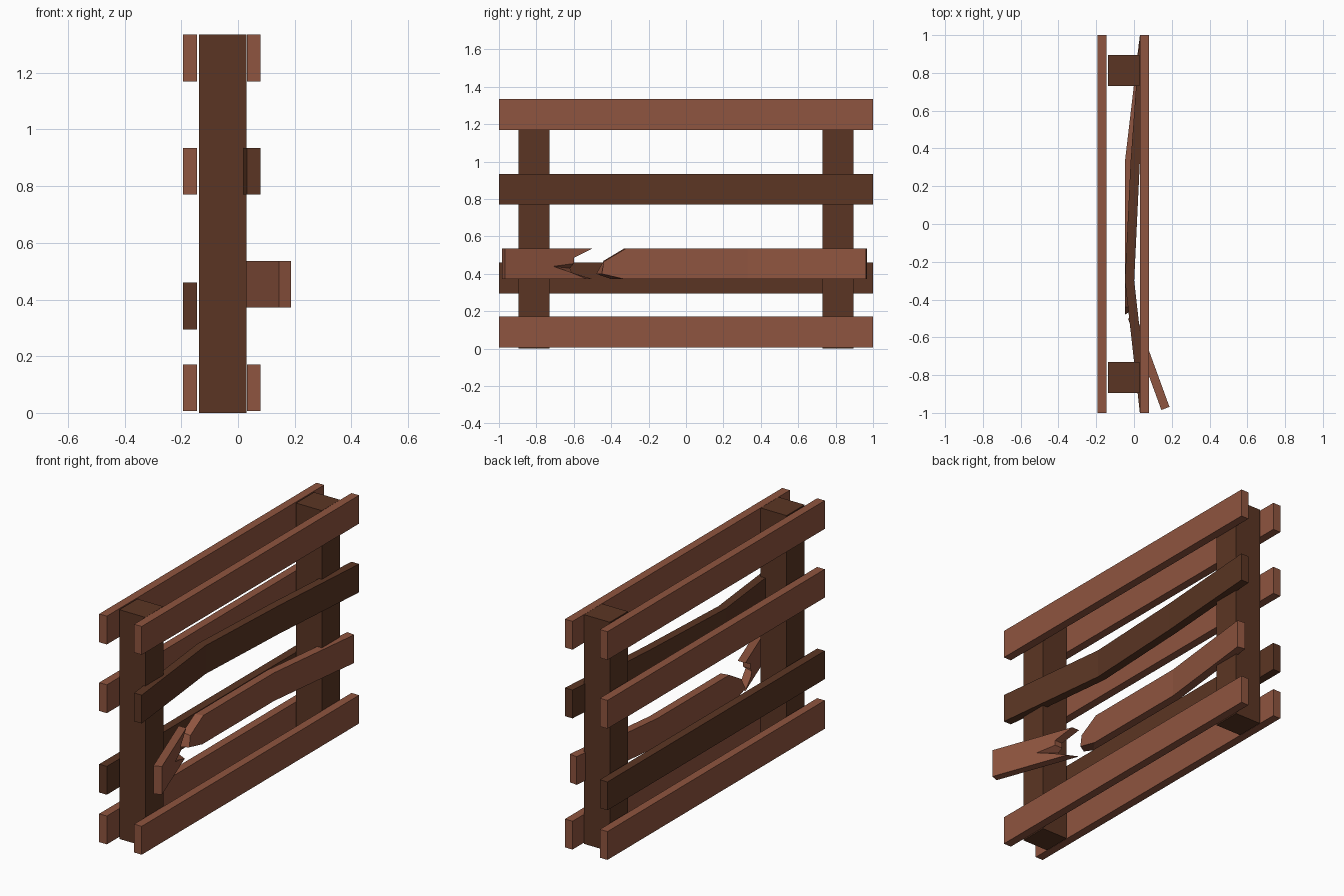
import bpy, bmesh

if "Cube" in bpy.data.objects:
    bpy.data.objects.remove(bpy.data.objects["Cube"])


def material(name, rgb):
    m = bpy.data.materials.new(name)
    m.diffuse_color = (*rgb, 1)
    m.use_nodes = True
    m.node_tree.nodes["Principled BSDF"].inputs["Base Color"].default_value = m.diffuse_color
    return m


LIGHT = material("light_brown", (0.275, 0.090, 0.050))
DARK = material("dark_brown", (0.105, 0.036, 0.017))


def bend_at(path, y):
    # x offset along a plank, interpolated from (y, x) points
    for (y0, x0), (y1, x1) in zip(path, path[1:]):
        if y <= y1 or (y1, x1) == path[-1]:
            return x0 + (x1 - x0) * (y - y0) / (y1 - y0)


def slab(name, back, front, thick, path, mat):
    """Join a back and a front (y, z) outline, then bend the slab along path."""
    bm = bmesh.new()
    a = [bm.verts.new((0, y, z)) for y, z in back]
    b = [bm.verts.new((thick, y, z)) for y, z in front]
    bm.faces.new(a)
    bm.faces.new(b)
    n = len(a)
    for i in range(n):
        j = (i + 1) % n
        bm.faces.new((a[i], a[j], b[j], b[i]))
    for y, _ in path[1:-1]:
        bmesh.ops.bisect_plane(bm, geom=bm.verts[:] + bm.edges[:] + bm.faces[:],
                               plane_co=(0, y, 0), plane_no=(0, 1, 0))
    for v in bm.verts:
        v.co.x += bend_at(path, v.co.y)
    bmesh.ops.recalc_face_normals(bm, faces=bm.faces[:])
    me = bpy.data.meshes.new(name)
    bm.to_mesh(me)
    bm.free()
    me.materials.append(mat)
    ob = bpy.data.objects.new(name, me)
    bpy.context.collection.objects.link(ob)


def board(name, y0, y1, z0, z1, thick, path, mat):
    rect = [(y0, z0), (y1, z0), (y1, z1), (y0, z1)]
    slab(name, rect, rect, thick, path, mat)


def straight(x):
    return [(-1, x), (1, x)]


# Posts
for side, y in (("left", -0.813), ("right", 0.813)):
    board("post_" + side, y - 0.083, y + 0.083, 0, 1.335, 0.167, straight(-0.137), DARK)

# Back planks
for i, (z, mat) in enumerate(((0.006, LIGHT), (0.295, DARK), (0.77, LIGHT), (1.17, LIGHT))):
    board(f"back_plank_{i}", -1, 1, z, z + 0.165, 0.049, straight(-0.194), mat)

# Straight front planks
for i, z in enumerate((0.006, 1.17)):
    board(f"front_plank_{i}", -1, 1, z, z + 0.165, 0.049, straight(0.031), LIGHT)

# Sagging front plank
board("bent_plank", -1, 1, 0.77, 0.935, 0.049,
      [(-1, 0.031), (-0.3, -0.048), (0.33, -0.018), (1, 0.031)], DARK)

# Broken front plank: long piece with a splintered end
Z0, Z1 = 0.372, 0.536
slab("broken_plank_long",
     [(0.968, Z0), (0.968, Z1), (-0.33, Z1), (-0.44, 0.47), (-0.48, 0.40), (-0.40, Z0)],
     [(0.962, Z0), (0.962, Z1), (-0.32, Z1), (-0.44, 0.465), (-0.45, 0.40), (-0.33, Z0)],
     0.049, [(-0.5, -0.048), (0.33, -0.048), (0.968, 0.027)], LIGHT)

# Broken front plank: short loose piece with a notched end
slab("broken_plank_short",
     [(-0.985, Z0), (-0.50, Z0), (-0.61, 0.405), (-0.62, 0.43), (-0.60, 0.455), (-0.60, 0.485), (-0.50, Z1), (-0.985, Z1)],
     [(-0.968, Z0), (-0.53, Z0), (-0.62, 0.41), (-0.71, 0.44), (-0.60, 0.455), (-0.60, 0.485), (-0.50, Z1), (-0.968, Z1)],
     0.049, [(-0.985, 0.145), (-0.5, -0.032)], LIGHT)
